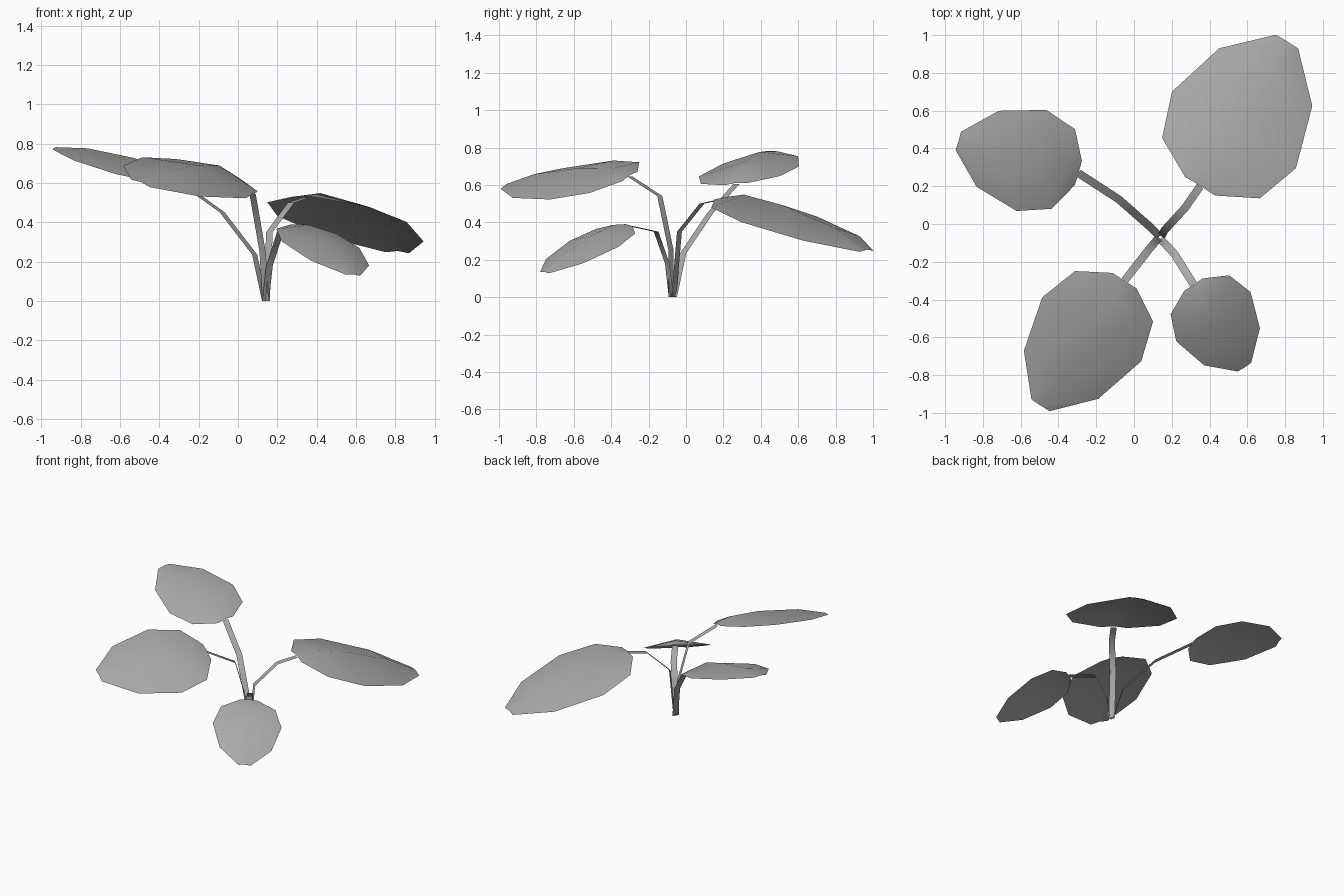
import bpy
import math
from mathutils import Matrix, Vector

cube = bpy.data.objects.get("Cube")
if cube:
    bpy.data.objects.remove(cube, do_unlink=True)

UP = Vector((0, 0, 1))
STEM_WIDTH = 0.042

# Leaf template, in leaf lengths: distance from base, width, height of midrib
LEAF_ROWS = [
    (0.0, 0.20, 0.01),
    (0.125, 0.65, 0.065),
    (0.39, 0.825, 0.085),
    (0.755, 0.62, 0.065),
    (1.0, 0.15, 0.01),
]


def make_material(name, color):
    mat = bpy.data.materials.new(name)
    mat.use_nodes = True
    mat.diffuse_color = color
    mat.node_tree.nodes["Principled BSDF"].inputs["Base Color"].default_value = color
    return mat


plant_grey = make_material("plant grey", (0.4, 0.4, 0.4, 1))


def add_sheet(name, rows):
    """Join equal rows of points into one smooth open sheet."""
    columns = len(rows[0])
    verts = [point for row in rows for point in row]
    faces = []
    for r in range(len(rows) - 1):
        for c in range(columns - 1):
            i = r * columns + c
            faces.append((i, i + 1, i + columns + 1, i + columns))
    mesh = bpy.data.meshes.new(name)
    mesh.from_pydata(verts, [], faces)
    mesh.materials.append(plant_grey)
    mesh.shade_smooth()
    obj = bpy.data.objects.new(name, mesh)
    bpy.context.collection.objects.link(obj)
    return obj


def add_leaf(name, base, tip, roll):
    """Domed leaf from base to tip, its right edge lifted by roll degrees."""
    axis = tip - base
    length = axis.length
    turn = Matrix.Rotation(math.radians(-roll), 3, axis)
    side = turn @ axis.cross(UP).normalized()
    normal = side.cross(axis).normalized()
    rows = []
    for along, width, height in LEAF_ROWS:
        middle = base + axis * along
        half = side * (width * length / 2)
        rows.append([middle + half, middle + normal * height * length, middle - half])
    add_sheet(name, [row[::-1] for row in rows])


def add_stem(name, path):
    """Flat ribbon that follows the path, with its width kept level."""
    side = (path[-1] - path[0]).cross(UP).normalized() * (STEM_WIDTH / 2)
    add_sheet(name, [(p - side, p + side) for p in path])


# Each plant arm: stem points up to the leaf base, leaf tip, leaf roll
ARMS = {
    "back_left": ([(0.145, -0.065, 0), (0.16, -0.035, 0.35), (0.27, 0.085, 0.5),
                   (0.35, 0.2, 0.525)], (0.81, 0.965, 0.245), -2.3),
    "back_right": ([(0.135, -0.065, 0), (0.085, -0.015, 0.235), (-0.08, 0.13, 0.45),
                    (-0.295, 0.27, 0.605)], (-0.93, 0.44, 0.775), 5.6),
    "front_left": ([(0.14, -0.08, 0), (0.16, -0.1, 0.18), (0.215, -0.16, 0.35),
                    (0.315, -0.32, 0.385)], (0.585, -0.757, 0.13), 4.3),
    "front_right": ([(0.14, -0.08, 0), (0.125, -0.08, 0.25), (0.075, -0.14, 0.54),
                     (-0.05, -0.3, 0.645)], (-0.495, -0.96, 0.597), 18.5),
}

for place, (points, tip, roll) in ARMS.items():
    path = [Vector(p) for p in points]
    add_stem(place + "_stem", path)
    add_leaf(place + "_leaf", path[-1], Vector(tip), roll)
